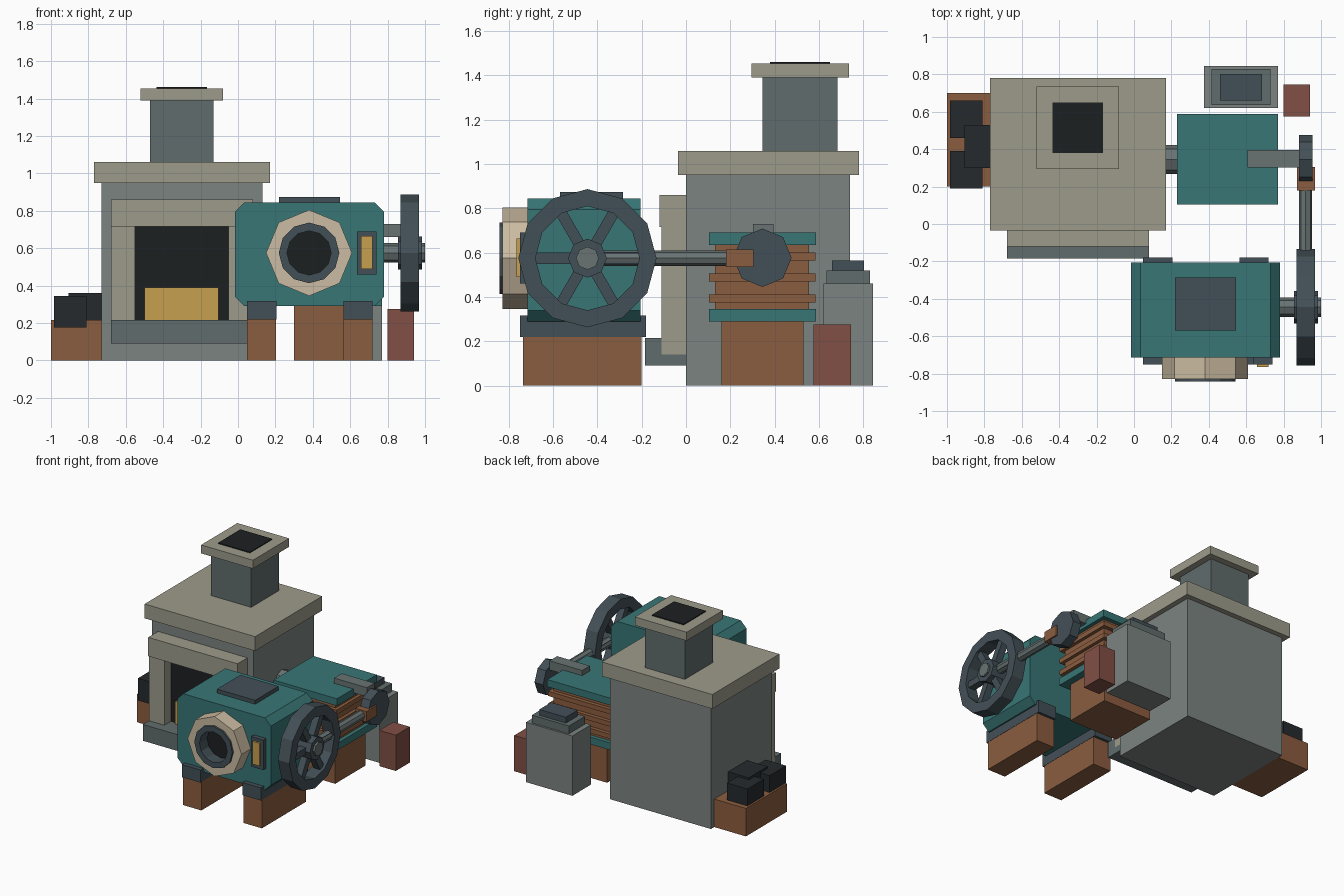
import bpy, bmesh
from math import pi, cos, sin
from mathutils import Matrix

if "Cube" in bpy.data.objects:
    bpy.data.objects.remove(bpy.data.objects["Cube"])

COLORS = {
    "stone": (0.20, 0.23, 0.22), "dark_stone": (0.12, 0.15, 0.15), "trim": (0.34, 0.33, 0.26),
    "soot": (0.012, 0.014, 0.015), "coal": (0.018, 0.023, 0.027), "gold": (0.57, 0.35, 0.08),
    "teal": (0.04, 0.18, 0.18), "iron": (0.055, 0.08, 0.095), "copper": (0.26, 0.11, 0.05),
    "cream": (0.60, 0.50, 0.36), "brick": (0.22, 0.08, 0.06), "steel": (0.14, 0.17, 0.17),
}


def material(color):
    mat = bpy.data.materials.get(color) or bpy.data.materials.new(color)
    mat.diffuse_color = (*COLORS[color], 1)
    mat.use_nodes = True
    mat.node_tree.nodes["Principled BSDF"].inputs["Base Color"].default_value = mat.diffuse_color
    return mat


def finish(name, bm, color):
    bmesh.ops.recalc_face_normals(bm, faces=bm.faces)
    mesh = bpy.data.meshes.new(name)
    bm.to_mesh(mesh)
    bm.free()
    mesh.materials.append(material(color))
    obj = bpy.data.objects.new(name, mesh)
    bpy.context.collection.objects.link(obj)
    return obj


def box(name, x, y, z, color):
    """Box from (min, max) ranges."""
    bm = bmesh.new()
    bmesh.ops.create_cube(bm, size=1)
    for v in bm.verts:
        v.co = [a + (b - a) * (c + 0.5) for (a, b), c in zip((x, y, z), v.co)]
    return finish(name, bm, color)


def prism(name, axis, span, center, r, sides, color, inner=0):
    """Polygonal cylinder (or tube) along x or y; center holds the other two coordinates."""
    bm = bmesh.new()

    def loop(rad, t):
        out = []
        for i in range(sides):
            u = center[0] + rad * cos(2 * pi * i / sides)
            w = center[1] + rad * sin(2 * pi * i / sides)
            out.append(bm.verts.new((t, u, w) if axis == "x" else (u, t, w)))
        return out

    loops = [loop(r, span[0]), loop(r, span[1])]
    if inner:
        loops += [loop(inner, span[1]), loop(inner, span[0])]
    else:
        for lp in loops:
            bm.faces.new(lp)
    count = len(loops) if inner else 1
    for k in range(count):
        a, b = loops[k], loops[(k + 1) % len(loops)]
        for i in range(sides):
            j = (i + 1) % sides
            bm.faces.new((a[i], a[j], b[j], b[i]))
    return finish(name, bm, color)


# Furnace body, slab and chimney
box("furnace_body", (-0.73, 0.13), (0, 0.74), (0, 0.95), "stone")
box("furnace_slab", (-0.77, 0.17), (-0.035, 0.78), (0.95, 1.06), "trim")
box("chimney", (-0.47, -0.13), (0.345, 0.685), (1.06, 1.39), "dark_stone")
box("chimney_cap", (-0.52, -0.08), (0.295, 0.735), (1.39, 1.455), "trim")
box("chimney_opening", (-0.435, -0.165), (0.38, 0.65), (1.44, 1.462), "soot")

# Furnace mouth
box("mouth_lintel", (-0.68, 0.08), (-0.12, 0), (0.715, 0.86), "trim")
for side, x in (("left", -0.68), ("right", -0.05)):
    box(side + "_mouth_jamb", (x, x + 0.13), (-0.11, 0), (0.14, 0.72), "trim")
box("mouth_sill", (-0.68, 0.08), (-0.185, 0), (0.09, 0.215), "dark_stone")
box("mouth_opening", (-0.55, -0.05), (-0.03, 0), (0.21, 0.715), "soot")
box("fire_glow", (-0.5, -0.105), (-0.05, 0), (0.215, 0.39), "gold")

# Coal box
box("coal_box", (-1, -0.73), (0.2, 0.7), (0, 0.215), "copper")
for i, (x, y, z) in enumerate(((-0.985, 0.19, 0.175), (-0.985, 0.46, 0.175), (-0.905, 0.3, 0.19))):
    box(f"coal_{i + 1}", (x, x + 0.175), (y, y + (0.23 if i == 2 else 0.2)), (z, z + 0.17), "coal")

# Engine housing: box with the four lengthwise edges chamfered
housing = box("engine_housing", (-0.015, 0.78), (-0.715, -0.205), (0.29, 0.845), "teal")
bm = bmesh.new()
bm.from_mesh(housing.data)
edges = [e for e in bm.edges if abs(e.verts[0].co.y - e.verts[1].co.y) > 0.1]
bmesh.ops.bevel(bm, geom=edges, offset=0.05, segments=1, affect="EDGES")
bm.to_mesh(housing.data)
bm.free()
box("housing_top_plate", (0.22, 0.545), (-0.57, -0.285), (0.84, 0.875), "iron")
for side, x in (("left", 0.048), ("right", 0.563)):
    box(side + "_engine_mount", (x, x + 0.157), (-0.75, -0.18), (0.22, 0.317), "iron")
    box(side + "_engine_footing", (x, x + 0.155), (-0.735, -0.2), (0, 0.22), "copper")

# Front port and gauge
PORT = (0.38, 0.575)
prism("port_collar", "y", (-0.828, -0.71), PORT, 0.23, 8, "cream", inner=0.14)
prism("port_ring", "y", (-0.843, -0.71), PORT, 0.162, 12, "iron", inner=0.118)
prism("port_opening", "y", (-0.75, -0.71), PORT, 0.125, 12, "soot")
box("gauge_frame", (0.637, 0.74), (-0.75, -0.71), (0.46, 0.69), "iron")
box("gauge_face", (0.658, 0.718), (-0.765, -0.74), (0.49, 0.665), "gold")

# Flywheel
WHEEL = (-0.445, 0.575)
prism("wheel_rim", "x", (0.87, 0.967), WHEEL, 0.312, 12, "iron", inner=0.235)
prism("wheel_hub", "x", (0.855, 0.985), WHEEL, 0.088, 8, "iron")
prism("wheel_shaft", "x", (0.77, 1.0), WHEEL, 0.052, 8, "steel")
for i in range(6):
    spoke = box(f"wheel_spoke_{i + 1}", (-0.027, 0.027), (0.06, 0.25), (-0.025, 0.025), "iron")
    spoke.data.transform(Matrix.Translation((0.918, *WHEEL)) @ Matrix.Rotation(i * pi / 3, 4, "X"))

# Connecting rod and crank disc
prism("connecting_rod", "y", (-0.4, 0.22), (0.918, 0.575), 0.035, 8, "steel")
box("rod_end", (0.872, 0.967), (0.18, 0.305), (0.535, 0.615), "copper")
prism("crank_disc", "x", (0.883, 0.955), (0.345, 0.577), 0.132, 8, "iron")
box("crank_support", (0.607, 0.885), (0.302, 0.395), (0.66, 0.73), "steel")

# Finned cylinder block
box("block_base", (0.3, 0.715), (0.16, 0.53), (0, 0.29), "copper")
box("block_core", (0.26, 0.74), (0.13, 0.555), (0.34, 0.64), "copper")
for end, z in (("bottom", 0.29), ("top", 0.635)):
    box("block_" + end + "_plate", (0.23, 0.77), (0.103, 0.587), (z, z + 0.055), "teal")
for i in range(3):
    z = 0.375 + 0.095 * i
    box(f"block_fin_{i + 1}", (0.235, 0.765), (0.103, 0.585), (z, z + 0.036), "copper")
prism("steam_pipe", "x", (0.12, 0.27), (0.345, 0.575), 0.078, 8, "steel")

# Rear tank with stepped lid, and brick post
box("rear_tank", (0.375, 0.77), (0.62, 0.845), (0, 0.46), "stone")
box("tank_lid", (0.415, 0.73), (0.635, 0.83), (0.46, 0.52), "dark_stone")
box("tank_cap", (0.46, 0.685), (0.66, 0.803), (0.52, 0.565), "iron")
box("brick_post", (0.8, 0.94), (0.575, 0.745), (0, 0.275), "brick")
